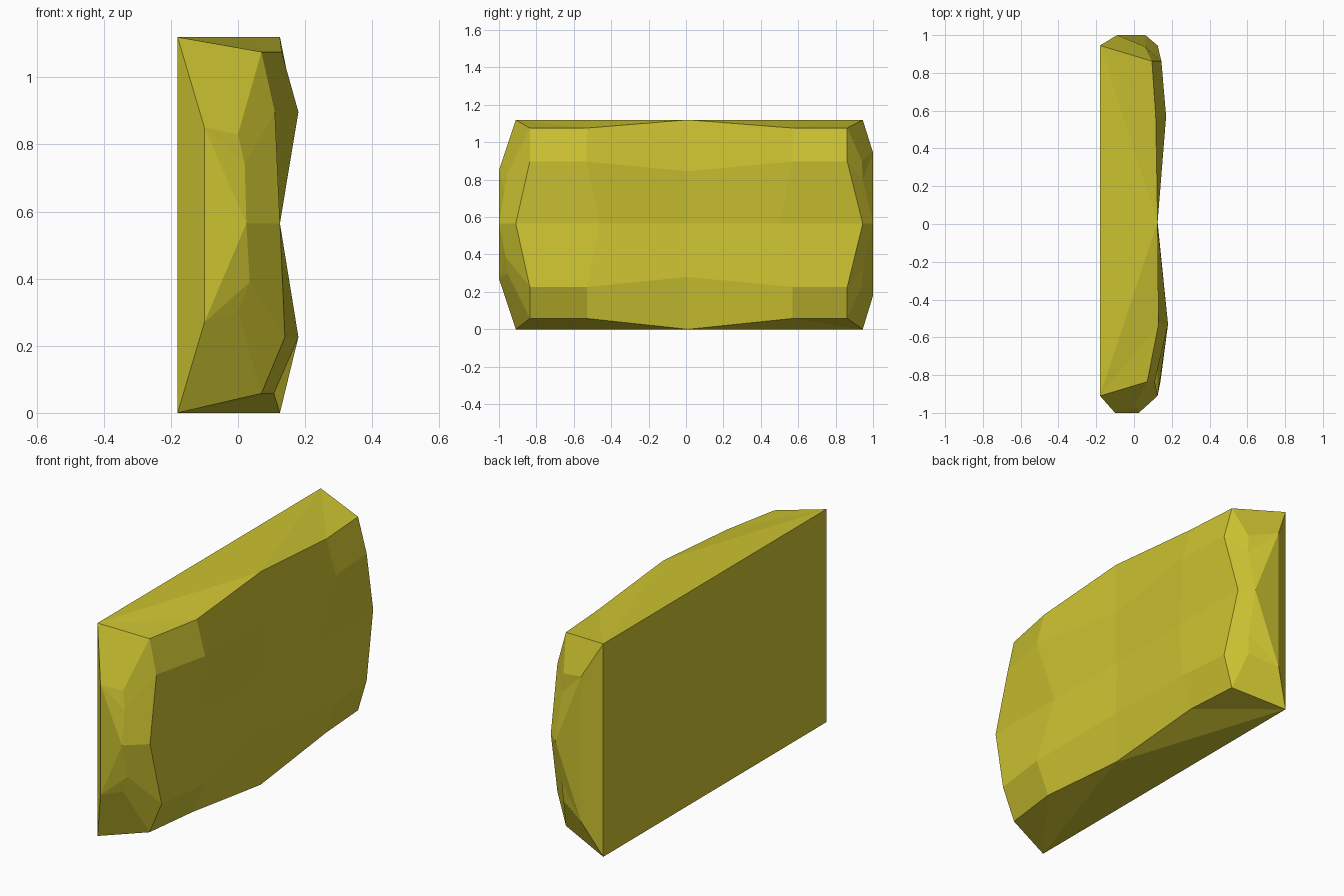
import bpy, bmesh

if "Cube" in bpy.data.objects:
    bpy.data.objects.remove(bpy.data.objects["Cube"])

# Single stone colour
stone = bpy.data.materials.new("mustard yellow")
stone.diffuse_color = (0.60, 0.54, 0.03, 1)
stone.use_nodes = True
stone.node_tree.nodes["Principled BSDF"].inputs["Base Color"].default_value = stone.diffuse_color

bm = bmesh.new()


def face(*verts):
    bm.faces.new(verts)


# Flat back: [end][top, bottom]
BACK, TOP = -0.18, 1.12
back = [[bm.verts.new((BACK, y, z)) for z in (TOP, 0)] for y in (-0.91, 0.945)]
face(back[0][0], back[1][0], back[1][1], back[0][1])

# Uneven broad face: rows from top to bottom, columns along the length
col_y = (-0.835, -0.53, 0.01, 0.57, 0.862)
mid_y = (-0.91, -0.46, 0.01, 0.50, 0.945)
row_z = (1.076, 0.897, 0.565, 0.226, 0.058)
mid_z = (TOP, 0.845, 0.565, 0.28, 0)
depth = ((0.07, 0.13, 0.125, 0.115, 0.095),
         (0.11, 0.18, 0.123, 0.17, 0.145),
         (0.125, 0.125, 0.122, 0.125, 0.125),
         (0.14, 0.18, 0.123, 0.17, 0.145),
         (0.07, 0.107, 0.125, 0.115, 0.095))
grid = [[bm.verts.new((depth[r][c],
                       (mid_y if r == 2 else col_y)[c],
                       (mid_z if c == 2 else row_z)[r]))
         for c in range(5)] for r in range(5)]
for r in range(4):
    for c in range(4):
        face(grid[r][c], grid[r + 1][c], grid[r + 1][c + 1], grid[r][c + 1])

# Top and bottom edges meet the back at the highest point in the middle
for k, row in ((0, grid[0]), (1, grid[4])):
    a, b = back[0][k], back[1][k]
    face(a, row[0], row[1])
    face(a, row[1], row[2])
    face(a, row[2], b)
    face(row[2], row[3], b)
    face(row[3], row[4], b)


def end_cap(corners, column, outer, inner):
    """Chipped end: rear bevel, end facets, then a strip to the broad face."""
    hi, lo = [bm.verts.new(p) for p in outer]
    n = [bm.verts.new(p) for p in inner]
    face(corners[0], hi, lo, corners[1])
    face(corners[0], column[0], n[0], hi)
    face(corners[1], lo, n[4], column[4])
    face(hi, n[0], n[1])
    face(hi, n[1], n[2])
    face(hi, n[2], lo)
    face(n[2], n[3], lo)
    face(n[3], n[4], lo)
    for i in range(4):
        face(n[i], column[i], column[i + 1], n[i + 1])


end_cap(back[0], [row[0] for row in grid],
        ((-0.10, -1, 0.85), (-0.10, -1, 0.27)),
        ((0, -0.955, 0.83), (0.02, -0.97, 0.74), (0.025, -1, 0.565),
         (0.035, -0.965, 0.39), (0, -0.955, 0.30)))
end_cap(back[1], [row[4] for row in grid],
        ((-0.09, 1, 0.945), (-0.09, 1, 0.18)),
        ((0.055, 0.94, 0.90), (0.06, 0.945, 0.80), (0.06, 1, 0.565),
         (0.06, 0.95, 0.34), (0.055, 0.94, 0.23)))

bmesh.ops.recalc_face_normals(bm, faces=bm.faces)
mesh = bpy.data.meshes.new("stone_slab")
bm.to_mesh(mesh)
bm.free()
mesh.materials.append(stone)
slab = bpy.data.objects.new("stone_slab", mesh)
bpy.context.collection.objects.link(slab)
